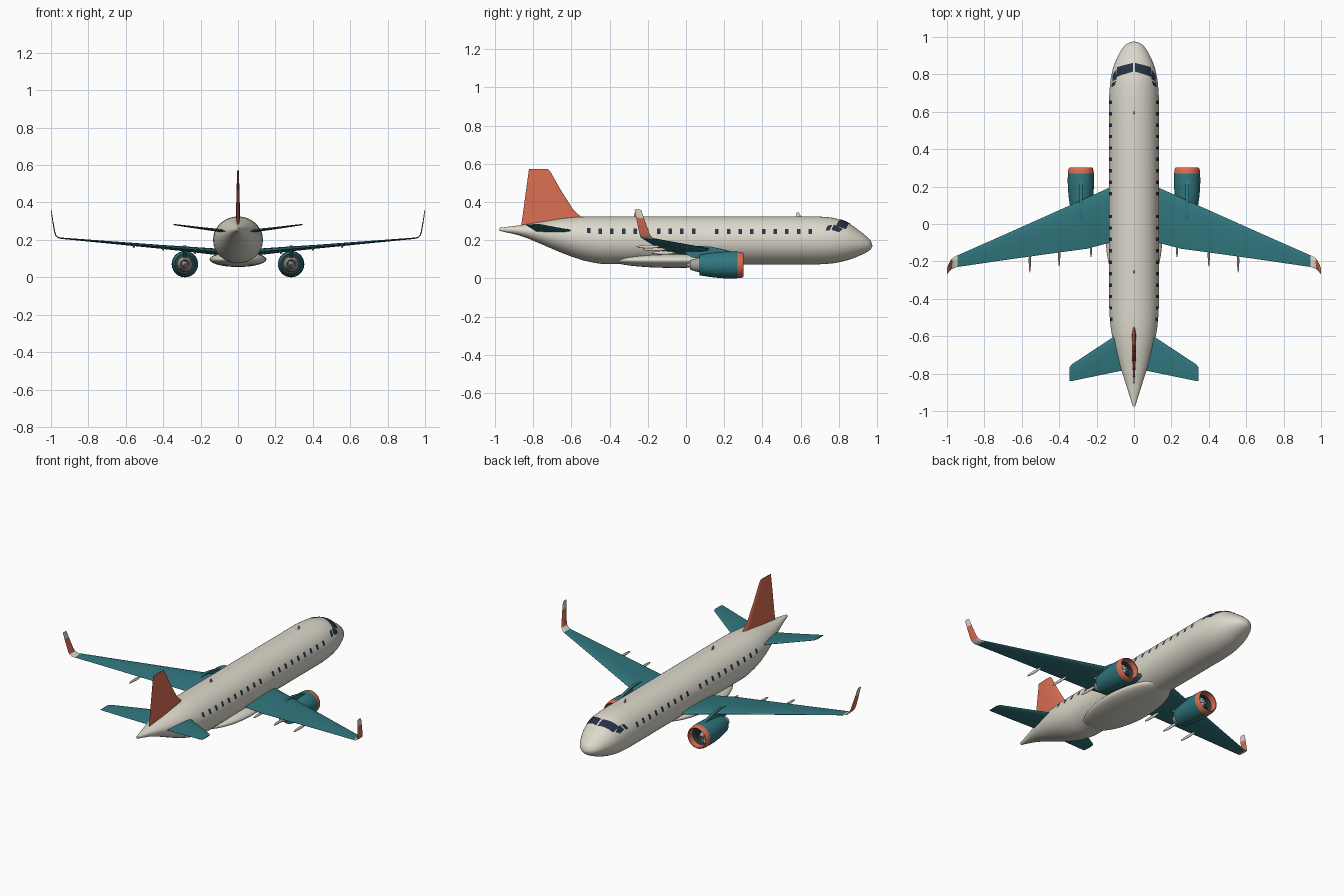
import bpy, bmesh
from math import sin, cos, pi, radians
from mathutils import Vector as V

if "Cube" in bpy.data.objects:
    bpy.data.objects.remove(bpy.data.objects["Cube"])


def material(name, rgb):
    m = bpy.data.materials.new(name)
    m.diffuse_color = (*rgb, 1)
    m.use_nodes = True
    m.node_tree.nodes["Principled BSDF"].inputs["Base Color"].default_value = m.diffuse_color
    return m


CREAM = material("cream", (0.72, 0.69, 0.60))
TEAL = material("teal", (0.030, 0.185, 0.21))
CORAL = material("coral", (0.70, 0.155, 0.085))
GLASS = material("glass", (0.018, 0.032, 0.058))
DARK = material("dark_metal", (0.035, 0.045, 0.05))
METAL = material("metal", (0.36, 0.36, 0.36))


def finish(name, bm, mat, angle=35, recalc=True):
    if recalc:
        bmesh.ops.recalc_face_normals(bm, faces=bm.faces)
    me = bpy.data.meshes.new(name)
    bm.to_mesh(me)
    bm.free()
    ob = bpy.data.objects.new(name, me)
    bpy.context.collection.objects.link(ob)
    me.materials.append(mat)
    bpy.context.view_layer.objects.active = ob
    ob.select_set(True)
    bpy.ops.object.shade_smooth_by_angle(angle=radians(angle))
    ob.select_set(False)
    return ob


def loft(name, rings, mat, caps=True, angle=35):
    bm = bmesh.new()
    rows = [[bm.verts.new(p) for p in r] for r in rings]
    n = len(rows[0])
    for a, b in zip(rows, rows[1:]):
        for i in range(n):
            j = (i + 1) % n
            bm.faces.new((a[i], a[j], b[j], b[i]))
    if caps:
        bm.faces.new(rows[0])
        bm.faces.new(rows[-1])
    return finish(name, bm, mat, angle)


def revolve(name, profile, cx, cz, mat, n=40, caps=False):
    return loft(name, [[(cx + r * cos(2 * pi * i / n), y, cz + r * sin(2 * pi * i / n))
                        for i in range(n)] for y, r in profile], mat, caps)


# fuselage stations: y, top z, bottom z, half width
ST = [(-.976, .265, .249, .006), (-.867, .279, .223, .040), (-.736, .300, .170, .082),
      (-.62, .318, .122, .113), (-.52, .324, .090, .128), (-.42, .325, .075, .133),
      (.66, .325, .073, .133), (.75, .320, .077, .128), (.83, .300, .091, .113),
      (.90, .256, .115, .085), (.95, .216, .139, .053), (.968, .196, .153, .030),
      (.976, .174, .168, .003)]


def station(y, k):
    # monotone cubic interpolation of column k
    n = len(ST)
    d = [(ST[i + 1][k] - ST[i][k]) / (ST[i + 1][0] - ST[i][0]) for i in range(n - 1)]

    def slope(i):
        if i == 0 or i == n - 1:
            return d[0] if i == 0 else d[-1]
        a, b = d[i - 1], d[i]
        return 2 * a * b / (a + b) if a * b > 0 else 0
    i = max(j for j in range(n - 1) if j == 0 or ST[j][0] <= y)
    h = ST[i + 1][0] - ST[i][0]
    t = (y - ST[i][0]) / h
    return ((1 + 2 * t) * (1 - t) ** 2 * ST[i][k] + t * (1 - t) ** 2 * h * slope(i)
            + t * t * (3 - 2 * t) * ST[i + 1][k] + t * t * (t - 1) * h * slope(i + 1))


def hull(y, a, off=0):
    top, bot, w = (station(y, k) for k in (1, 2, 3))
    return V(((w + off) * cos(a), y, (top + bot) / 2 + ((top - bot) / 2 + off) * sin(a)))


ys = []
for p, q in zip(ST, ST[1:]):
    ys += [p[0] + (q[0] - p[0]) * i / 4 for i in range(4)]
ys.append(ST[-1][0])
loft("fuselage", [[hull(y, 2 * pi * i / 56) for i in range(56)] for y in ys], CREAM)


def patches(name, quads, mat, n=6, off=.0018):
    # panes lying on the hull; corners are (y, degrees)
    bm = bmesh.new()
    for quad in quads:
        for s in (1, -1):
            c = [V(p) for p in quad]
            g = []
            for i in range(n + 1):
                a, b = c[0].lerp(c[3], i / n), c[1].lerp(c[2], i / n)
                row = []
                for j in range(n + 1):
                    p = a.lerp(b, j / n)
                    v = hull(p.x, radians(p.y), off)
                    row.append(bm.verts.new((s * v.x, v.y, v.z)))
                g.append(row)
            for i in range(n):
                for j in range(n):
                    f = [g[i][j], g[i + 1][j], g[i + 1][j + 1], g[i][j + 1]]
                    bm.faces.new(f if s > 0 else f[::-1])
    bm.normal_update()
    for f in bm.faces:
        if f.normal.x * f.calc_center_median().x < 0:
            f.normal_flip()
    return finish(name, bm, mat, recalc=False)


# cabin windows and cockpit glazing
wy = [-.51 + .0611 * i for i in range(20) if i != 10]
patches("cabin_windows", [[(y - .009, 15), (y + .009, 15), (y + .009, 28.5), (y - .009, 28.5)]
                          for y in wy], GLASS, 2)
patches("cockpit_windows", [
    [(.815, 87.5), (.862, 87.5), (.838, 37), (.785, 40)],
    [(.775, 44), (.822, 34), (.800, 23), (.762, 27)],
    [(.742, 39), (.766, 42), (.752, 25), (.730, 24)]], GLASS, 8, .0025)


# belly fairing
def ellipsoid(name, c, r, mat, n=32):
    bm = bmesh.new()
    bmesh.ops.create_uvsphere(bm, u_segments=n, v_segments=n // 2, radius=1)
    for v in bm.verts:
        v.co = V((c[k] + r[k] * v.co[k] for k in range(3)))
    return finish(name, bm, mat, 60)


ellipsoid("belly_fairing", (0, -.06, .096), (.152, .33, .041), CREAM, 40)

AX = [1, .85, .65, .45, .28, .15, .06, .015, 0]


def foil(le, te, t, up):
    # symmetric aerofoil ring from leading edge, trailing edge and thickness
    le, te, up = V(le), V(te), V(up).normalized()

    def h(x):
        return t * 5 * (.2969 * x ** .5 - .126 * x - .3516 * x * x + .2843 * x ** 3 - .1026 * x ** 4)
    return ([le.lerp(te, x) + up * h(x) for x in AX]
            + [le.lerp(te, x) - up * h(x) for x in AX[-2:0:-1]]
            + [te - up * (t * .02)])


def aero(name, secs, mat, s):
    # sections: x, leading y, trailing y, z, thickness, lean of the section in degrees
    return loft(name, [foil((s * x, a, z), (s * x, b, z), t, (-s * sin(radians(l)), 0, cos(radians(l))))
                       for x, a, b, z, t, l in secs], mat)


for s, side in ((1, "right"), (-1, "left")):
    # wing, winglet in three colour bands, tailplane
    aero(side + "_wing", [(.04, .235, -.095, .131, .038, 0), (.13, .195, -.10, .138, .034, 5),
                          (.25, .141, -.132, .149, .028, 5), (.40, .074, -.152, .162, .021, 5),
                          (.70, -.060, -.194, .188, .013, 5), (.945, -.168, -.230, .209, .007, 7)], TEAL, s)
    aero(side + "_winglet_root", [(.945, -.168, -.230, .209, .007, 7), (.962, -.177, -.236, .213, .0065, 25),
                                  (.974, -.186, -.241, .224, .006, 55)], CREAM, s)
    aero(side + "_winglet", [(.974, -.186, -.241, .224, .006, 55), (.981, -.195, -.246, .245, .006, 74),
                             (.993, -.221, -.261, .318, .005, 82)], CORAL, s)
    aero(side + "_winglet_tip", [(.993, -.221, -.261, .318, .005, 82), (.998, -.233, -.268, .354, .004, 84),
                                 (.999, -.242, -.269, .361, .003, 84)], CREAM, s)
    aero(side + "_tailplane", [(.02, -.545, -.775, .241, .020, 0), (.07, -.578, -.785, .247, .018, 7),
                               (.20, -.663, -.812, .263, .012, 7), (.335, -.752, -.840, .281, .007, 7),
                               (.345, -.768, -.840, .282, .004, 7)], TEAL, s)

    # flap track fairings
    for i, (x, y, z) in enumerate(((.23, -.118, .134), (.40, -.165, .152), (.557, -.197, .166)), 1):
        ellipsoid(f"{side}_flap_fairing_{i}", (s * x, y, z), (.006, .062, .009), CREAM, 16)

    # engine
    cx, cz = s * .284, .0705
    revolve(side + "_nacelle", [(.27, .0695), (.24, .0705), (.20, .070), (.15, .066), (.11, .0605),
                                (.072, .054), (.072, .051), (.13, .053)], cx, cz, TEAL)
    revolve(side + "_intake_lip", [(.27, .0695), (.288, .0675), (.298, .0645), (.302, .061), (.299, .0575),
                                   (.288, .0555), (.268, .0545)], cx, cz, CORAL)
    revolve(side + "_intake_duct", [(.268, .0545), (.225, .056), (.222, .002)], cx, cz, DARK)
    revolve(side + "_spinner", [(.226, .019), (.245, .016), (.262, .009), (.270, .002)], cx, cz, METAL, 24, True)
    revolve(side + "_bypass_back", [(.13, .053), (.128, .03)], cx, cz, DARK)
    revolve(side + "_core_nozzle", [(.13, .043), (.075, .040), (.04, .031), (.022, .025), (.022, .022),
                                    (.05, .018)], cx, cz, METAL)
    revolve(side + "_exhaust_plug", [(.05, .018), (.022, .014), (.002, .003)], cx, cz, METAL, 24, True)
    bm = bmesh.new()
    for i in range(18):
        a = 2 * pi * i / 18
        pts = ((.017, -.10, .228), (.055, -.14, .228), (.055, .10, .242), (.017, .10, .240))
        bm.faces.new([bm.verts.new((cx + r * cos(a + d), y, cz + r * sin(a + d))) for r, d, y in pts])
    finish(side + "_fan_blades", bm, METAL)

    # pylon
    prof = [(.25, .136), (.20, .152), (.13, .166), (.08, .170), (.03, .166), (-.02, .145), (.03, .110), (.10, .100), (.22, .125)]
    loft(side + "_pylon", [[(cx + d, y, z) for y, z in prof] for d in (-.009, .009)], TEAL)

# fin: sections from root to tip, leading y, trailing y, z, thickness
loft("tail_fin", [foil((0, a, z), (0, b, zt), t, (1, 0, 0)) for a, b, z, zt, t in (
    (-.535, -.868, .310, .262, .026), (-.557, -.863, .329, .280, .024), (-.592, -.856, .362, .325, .021),
    (-.655, -.840, .462, .445, .016), (-.712, -.824, .562, .560, .010), (-.724, -.823, .573, .573, .007))], CORAL)

# blade antennas
for i, y in enumerate((.59, -.26), 1):
    loft(f"antenna_{i}", [foil((0, y + a, z), (0, y - b, z), t, (1, 0, 0))
                          for a, b, z, t in ((.016, .012, .318, .006), (.0, .010, .345, .003))],
         CREAM if i == 1 else CORAL)
